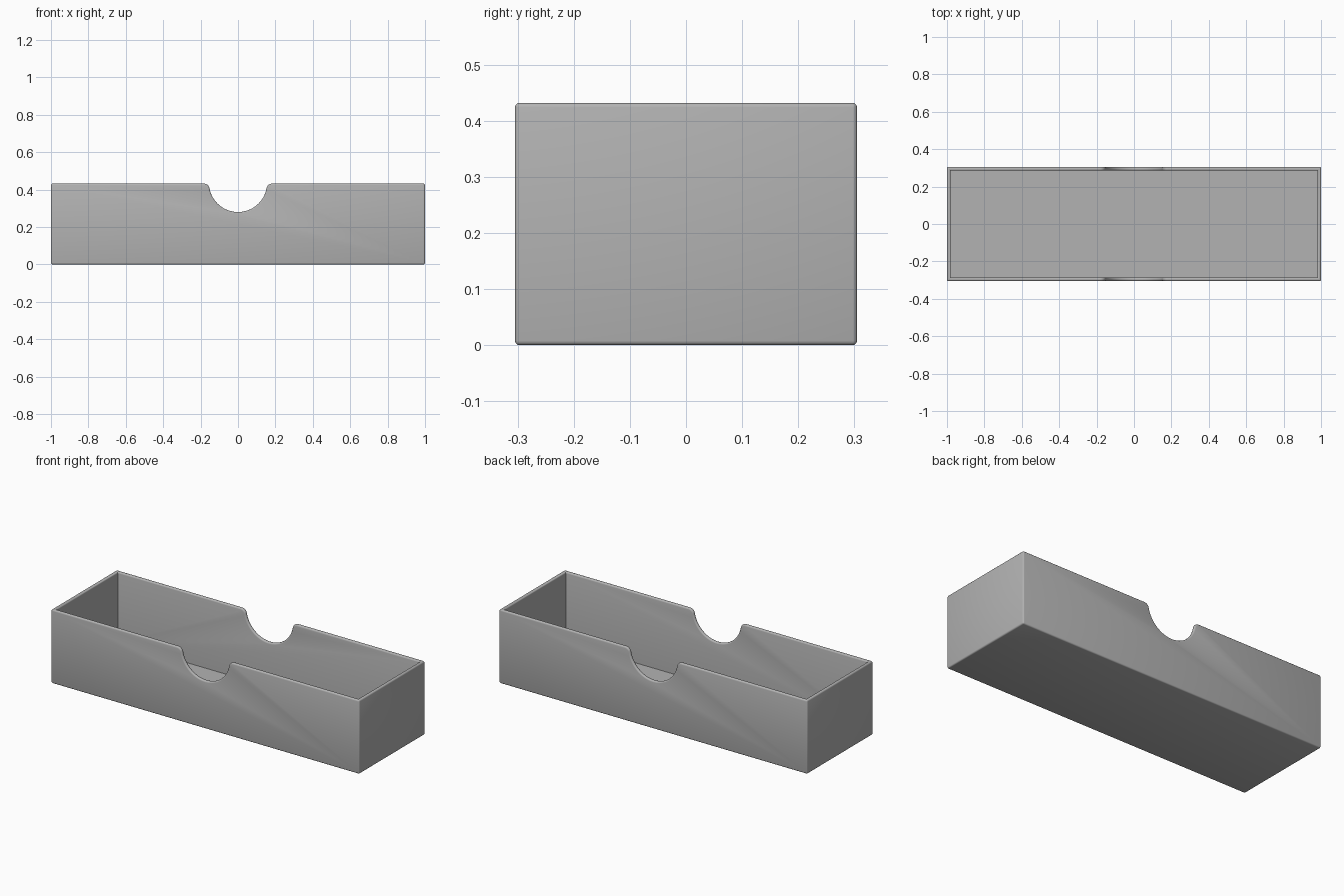
import bpy, bmesh, math
from mathutils import Vector

default = bpy.data.objects.get("Cube")
if default:
    bpy.data.objects.remove(default, do_unlink=True)

LENGTH, DEPTH, HEIGHT = 2.0, 0.61, 0.432
WALL, FLOOR, ROUND = 0.02, 0.02, 0.008
NOTCH_R, NOTCH_Z, LIP_R = 0.155, 0.435, 0.03

grey = bpy.data.materials.new("grey plastic")
grey.use_nodes = True
colour = (0.45, 0.45, 0.45, 1)
grey.diffuse_color = colour
grey.node_tree.nodes["Principled BSDF"].inputs["Base Color"].default_value = colour


def prism(name, outline, axis):
    """Extrude a flat outline along an axis vector into a closed solid."""
    bm = bmesh.new()
    face = bm.faces.new([bm.verts.new(p) for p in outline])
    new = bmesh.ops.extrude_face_region(bm, geom=[face])["geom"]
    bmesh.ops.translate(bm, vec=axis, verts=[v for v in new if isinstance(v, bmesh.types.BMVert)])
    bmesh.ops.recalc_face_normals(bm, faces=bm.faces)
    mesh = bpy.data.meshes.new(name)
    bm.to_mesh(mesh)
    bm.free()
    mesh.materials.append(grey)
    obj = bpy.data.objects.new(name, mesh)
    bpy.context.collection.objects.link(obj)
    return obj


def block(name, sx, sy, z0, z1):
    x, y = sx / 2, sy / 2
    return prism(name, [(-x, -y, z0), (x, -y, z0), (x, y, z0), (-x, y, z0)], Vector((0, 0, z1 - z0)))


def arc(cx, cz, r, a0, a1, n):
    return [(cx + r * math.cos(a0 + (a1 - a0) * i / n),
             cz + r * math.sin(a0 + (a1 - a0) * i / n)) for i in range(n + 1)]


# Tray body and the hollow inside it
tray = block("tray", LENGTH, DEPTH, 0, HEIGHT)
hollow = block("hollow_cutter", LENGTH - 2 * WALL, DEPTH - 2 * WALL, FLOOR, HEIGHT + 0.2)

# Finger notch: a round bottom that flows into rounded lips at the rim
lip_z = HEIGHT - LIP_R
lip_x = math.sqrt((NOTCH_R + LIP_R) ** 2 - (NOTCH_Z - lip_z) ** 2)
tilt = math.atan2(NOTCH_Z - lip_z, lip_x)
left_half = arc(0, NOTCH_Z, NOTCH_R, -math.pi / 2, -tilt, 20)
left_half += arc(lip_x, lip_z, LIP_R, math.pi - tilt, math.pi / 2, 8)[1:]
left_half.append((lip_x, HEIGHT + 0.1))
outline = left_half + [(-x, z) for x, z in reversed(left_half[1:])]
notch = prism("notch_cutter", [(x, -DEPTH, z) for x, z in outline], Vector((0, 2 * DEPTH, 0)))

for cutter in (hollow, notch):
    mod = tray.modifiers.new(cutter.name, 'BOOLEAN')
    mod.operation, mod.solver, mod.object = 'DIFFERENCE', 'EXACT', cutter
    cutter.hide_render = True
graph = bpy.context.evaluated_depsgraph_get()
tray.data = bpy.data.meshes.new_from_object(tray.evaluated_get(graph))
tray.modifiers.clear()
for cutter in (hollow, notch):
    bpy.data.objects.remove(cutter, do_unlink=True)

# Round the outer edges, rim and notch; inner corners stay crisp
bm = bmesh.new()
bm.from_mesh(tray.data)
bmesh.ops.remove_doubles(bm, verts=bm.verts, dist=0.0001)
bmesh.ops.dissolve_limit(bm, angle_limit=0.01, verts=bm.verts, edges=bm.edges)
sharp = [e for e in bm.edges if e.is_manifold and e.is_convex and e.calc_face_angle() > 0.6]
bmesh.ops.bevel(bm, geom=sharp, offset=ROUND, offset_type='OFFSET', segments=3,
                profile=0.5, affect='EDGES', clamp_overlap=True)
bm.to_mesh(tray.data)
bm.free()

bpy.ops.object.select_all(action='DESELECT')
tray.select_set(True)
bpy.context.view_layer.objects.active = tray
bpy.ops.object.shade_smooth_by_angle(angle=math.radians(35))
